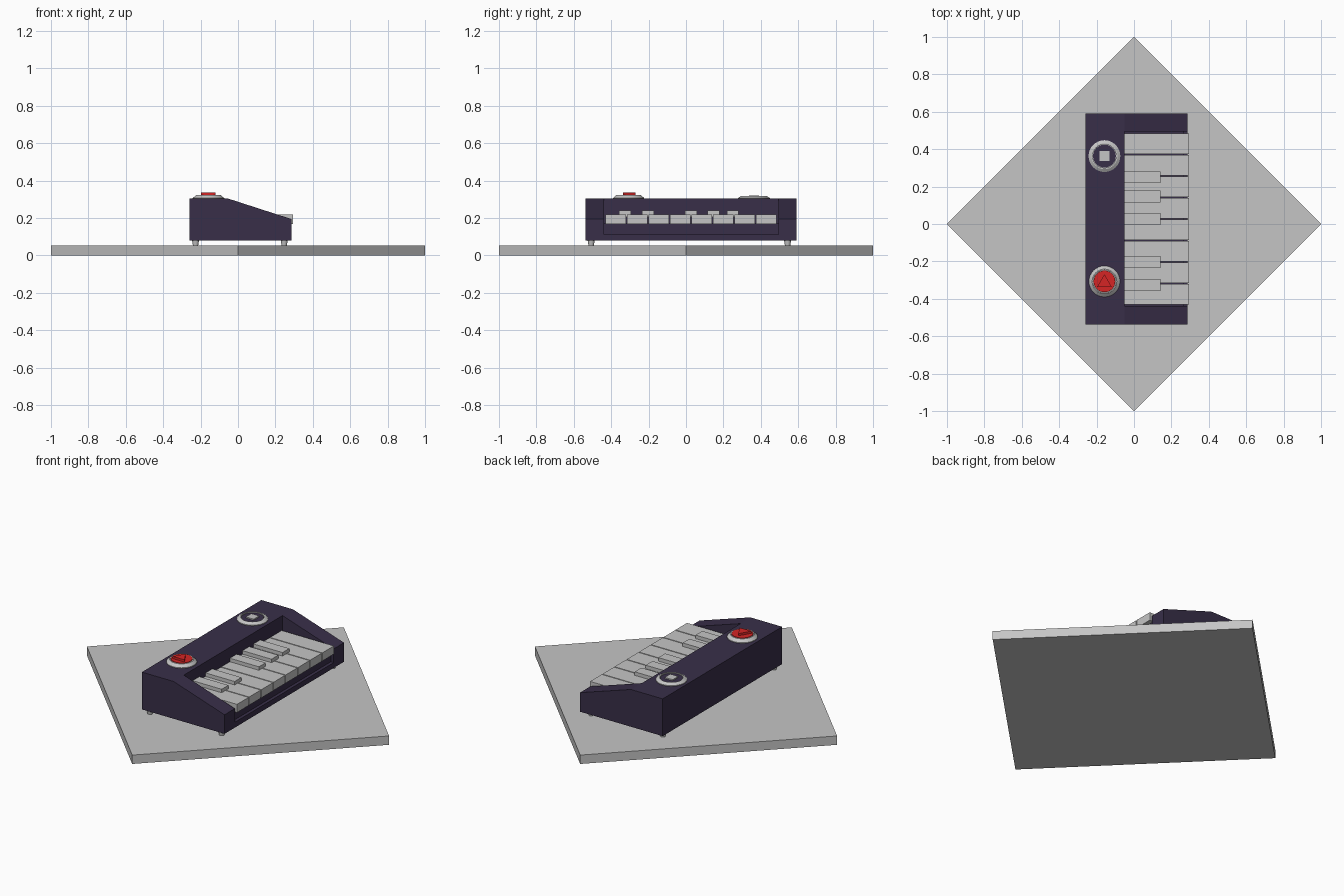
import bpy, bmesh, math
from mathutils import Vector

if "Cube" in bpy.data.objects:
    bpy.data.objects.remove(bpy.data.objects["Cube"])


def material(name, rgb):
    m = bpy.data.materials.new(name)
    m.diffuse_color = (*rgb, 1)
    m.use_nodes = True
    m.node_tree.nodes["Principled BSDF"].inputs["Base Color"].default_value = m.diffuse_color
    return m


GREY = material("light grey", (0.56, 0.56, 0.56))
PURPLE = material("dark purple", (0.040, 0.028, 0.066))
RED = material("button red", (0.66, 0.018, 0.018))


def finish(name, bm, mat, smooth=False):
    bmesh.ops.recalc_face_normals(bm, faces=bm.faces)
    mesh = bpy.data.meshes.new(name)
    bm.to_mesh(mesh)
    bm.free()
    ob = bpy.data.objects.new(name, mesh)
    bpy.context.collection.objects.link(ob)
    mesh.materials.append(mat)
    if smooth:
        bpy.ops.object.select_all(action='DESELECT')
        ob.select_set(True)
        bpy.context.view_layer.objects.active = ob
        bpy.ops.object.shade_smooth_by_angle(angle=math.radians(30))
    return ob


def extrude(name, pts, vec, mat):
    """Extrude a closed outline of 3D points along a vector."""
    bm = bmesh.new()
    face = bm.faces.new([bm.verts.new(p) for p in pts])
    new = bmesh.ops.extrude_face_region(bm, geom=[face])["geom"]
    bmesh.ops.translate(bm, vec=Vector(vec),
                        verts=[v for v in new if isinstance(v, bmesh.types.BMVert)])
    return finish(name, bm, mat)


def side_prism(name, xz, y0, y1, mat):
    return extrude(name, [(x, y0, z) for x, z in xz], (0, y1 - y0, 0), mat)


def flat_prism(name, xy, z0, z1, mat):
    return extrude(name, [(x, y, z0) for x, y in xy], (0, 0, z1 - z0), mat)


def box(name, x0, x1, y0, y1, z0, z1, mat):
    return flat_prism(name, [(x0, y0), (x1, y0), (x1, y1), (x0, y1)], z0, z1, mat)


def lathe(name, rz, cx, cy, mat, n=32):
    """Closed turned shape; rz runs from the bottom axis to the top axis."""
    bm = bmesh.new()
    rings = []
    for r, z in rz:
        count = 1 if r == 0 else n
        rings.append([bm.verts.new((cx + r * math.cos(2 * math.pi * i / n),
                                    cy + r * math.sin(2 * math.pi * i / n), z))
                      for i in range(count)])
    for a, b in zip(rings, rings[1:]):
        for i in range(n):
            j = (i + 1) % n
            quad = [a[i % len(a)], a[j % len(a)], b[j % len(b)], b[i % len(b)]]
            bm.faces.new(list(dict.fromkeys(quad)))
    return finish(name, bm, mat, True)


# Diamond base plate
flat_prism("base_plate", [(1, 0), (0, 1), (-1, 0), (0, -1)], 0, 0.053, GREY)

# Sloped case with a recess for the keyboard
case = side_prism("case", [(-0.26, 0.08), (-0.26, 0.303), (-0.05, 0.303),
                           (0.287, 0.194), (0.287, 0.08)], -0.537, 0.592, PURPLE)
cutter = side_prism("recess_cutter", [(-0.052, 0.17), (0.268, 0.17), (0.268, 0.112),
                                      (0.4, 0.112), (0.4, 0.5), (-0.052, 0.5)],
                    -0.439, 0.494, PURPLE)
cutter.hide_render = True
cutter.hide_viewport = True
cut = case.modifiers.new("recess", 'BOOLEAN')
cut.operation = 'DIFFERENCE'
cut.solver = 'EXACT'
cut.object = cutter

# Feet
for x in (-0.227, 0.247):
    for y in (-0.507, 0.543):
        lathe("foot", [(0, 0.052), (0.014, 0.052), (0.019, 0.082), (0, 0.082)], x, y, GREY, 16)

# Eight long keys
START, PITCH = -0.434, 0.1152
for i in range(8):
    y = START + i * PITCH
    box("long_key", -0.05, 0.295, y + 0.003, y + PITCH - 0.003, 0.169, 0.218, GREY)

# Five short raised keys
for y in (-0.325, -0.203, 0.027, 0.146, 0.250):
    box("short_key", -0.05, 0.142, y - 0.032, y + 0.032, 0.205, 0.239, GREY)

# Red play button: bezel, disc and raised triangle
BX, PLAY, STOP = -0.158, -0.307, 0.363
lathe("play_bezel", [(0, 0.30), (0.083, 0.30), (0.083, 0.307), (0.066, 0.322),
                     (0.06, 0.322), (0.06, 0.31), (0, 0.31)], BX, PLAY, GREY)
lathe("play_disc", [(0, 0.308), (0.058, 0.308), (0.058, 0.324), (0, 0.324)], BX, PLAY, RED)
flat_prism("play_triangle", [(BX - 0.039, PLAY - 0.029), (BX + 0.039, PLAY - 0.029),
                             (BX, PLAY + 0.038)], 0.32, 0.337, RED)

# Stop button: bezel, dark disc and raised square
lathe("stop_bezel", [(0, 0.30), (0.085, 0.30), (0.085, 0.307), (0.070, 0.317),
                     (0.063, 0.317), (0.063, 0.307), (0, 0.307)], BX, STOP, GREY)
lathe("stop_disc", [(0, 0.306), (0.061, 0.306), (0.061, 0.313), (0, 0.313)], BX, STOP, PURPLE)
box("stop_square", BX - 0.026, BX + 0.026, STOP - 0.026, STOP + 0.026, 0.31, 0.320, GREY)
